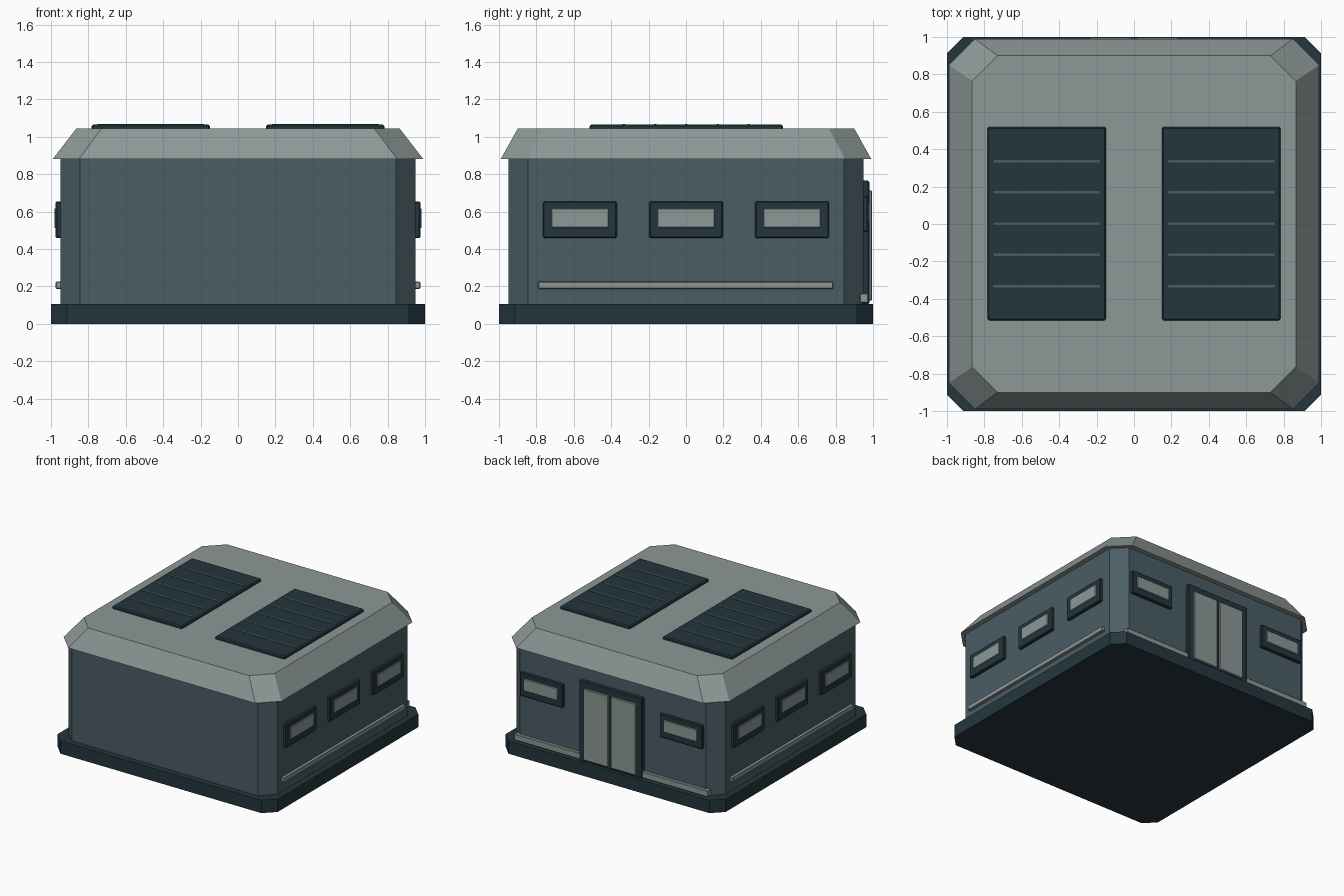
import bpy, bmesh

if "Cube" in bpy.data.objects:
    bpy.data.objects.remove(bpy.data.objects["Cube"])


def srgb(*c):
    return tuple((v / 255 / 12.92) if v < 10 else ((v / 255 + 0.055) / 1.055) ** 2.4 for v in c) + (1,)


def material(name, *c):
    m = bpy.data.materials.new(name)
    m.diffuse_color = srgb(*c)
    m.use_nodes = True
    m.node_tree.nodes["Principled BSDF"].inputs["Base Color"].default_value = m.diffuse_color
    return m


GREY = material("pale_grey", 140, 152, 150)
WALL = material("slate_blue", 74, 93, 100)
DARK = material("dark_teal", 36, 54, 61)


def finish(name, bm, mat):
    bmesh.ops.recalc_face_normals(bm, faces=bm.faces)
    me = bpy.data.meshes.new(name)
    bm.to_mesh(me)
    bm.free()
    me.materials.append(mat)
    ob = bpy.data.objects.new(name, me)
    bpy.context.collection.objects.link(ob)
    return ob


def octagon(hx, hy, c):
    q = [(hx, hy - c), (hx - c, hy)]
    q += [(-x, y) for x, y in reversed(q)]
    return q + [(-x, -y) for x, y in q]


def loft(name, rings, mat):
    """Stack of chamfered rectangles: (half x, half y, chamfer, z)."""
    bm = bmesh.new()
    loops = [[bm.verts.new((x, y, z)) for x, y in octagon(hx, hy, c)] for hx, hy, c, z in rings]
    for a, b in zip(loops, loops[1:]):
        for i in range(8):
            j = (i + 1) % 8
            bm.faces.new((a[i], a[j], b[j], b[i]))
    bm.faces.new(loops[0])
    bm.faces.new(loops[-1])
    return finish(name, bm, mat)


def box(name, x, y, z, mat, bevel=0.0):
    """Box from (min, max) pairs on each axis."""
    bm = bmesh.new()
    bmesh.ops.create_cube(bm, size=1)
    for v in bm.verts:
        v.co = [(r[0] + r[1]) / 2 + k * (r[1] - r[0]) for k, r in zip(v.co, (x, y, z))]
    ob = finish(name, bm, mat)
    if bevel:
        m = ob.modifiers.new("bevel", 'BEVEL')
        m.width, m.segments = bevel, 1
    return ob


def span(a, b, s):
    return (a, b) if s > 0 else (-b, -a)


# Main shell: foundation, walls, sloped roof
loft("foundation", [(1, 1, 0.087, 0), (1, 1, 0.087, 0.105)], DARK)
loft("walls", [(0.95, 0.95, 0.105, 0.1), (0.95, 0.95, 0.105, 0.9)], WALL)
loft("roof", [(0.99, 0.99, 0.14, 0.882), (0.865, 0.9, 0.135, 1.043)], GREY)

for s in (-1, 1):
    # Roof solar panels with thin dividing strips
    loft_panel = box("solar_panel", span(0.15, 0.783, s), (-0.516, 0.519), (1.035, 1.065), DARK, 0.008)
    for i in range(-2, 3):
        y = 0.002 + i * 0.167
        box("solar_strip", span(0.182, 0.752, s), (y - 0.007, y + 0.007), (1.06, 1.068), WALL)

    # Side windows and rail
    for y in (-0.567, 0, 0.567):
        box("side_window_frame", span(0.93, 0.975, s), (y - 0.197, y + 0.197), (0.458, 0.654), DARK, 0.006)
        box("side_window_glass", span(0.94, 0.982, s), (y - 0.153, y + 0.153), (0.513, 0.617), GREY, 0.004)
    box("side_rail", span(0.93, 0.975, s), (-0.79, 0.787), (0.187, 0.225), GREY, 0.004)

    # Back windows and low rail beside the door
    box("back_window_frame", span(0.44, 0.83, s), (0.93, 0.975), (0.49, 0.682), DARK, 0.006)
    box("back_window_glass", span(0.483, 0.787, s), (0.94, 0.982), (0.543, 0.643), GREY, 0.004)
    box("back_rail", span(0.28, 0.88, s), (0.93, 0.975), (0.112, 0.163), GREY, 0.004)

    # Sliding door leaf
    box("door_leaf", span(0.012, 0.238, s), (0.95, 0.995), (0.125, 0.712), GREY, 0.005)

# Door surround
box("door_frame", (-0.287, 0.287), (0.93, 0.98), (0.105, 0.765), DARK, 0.006)
